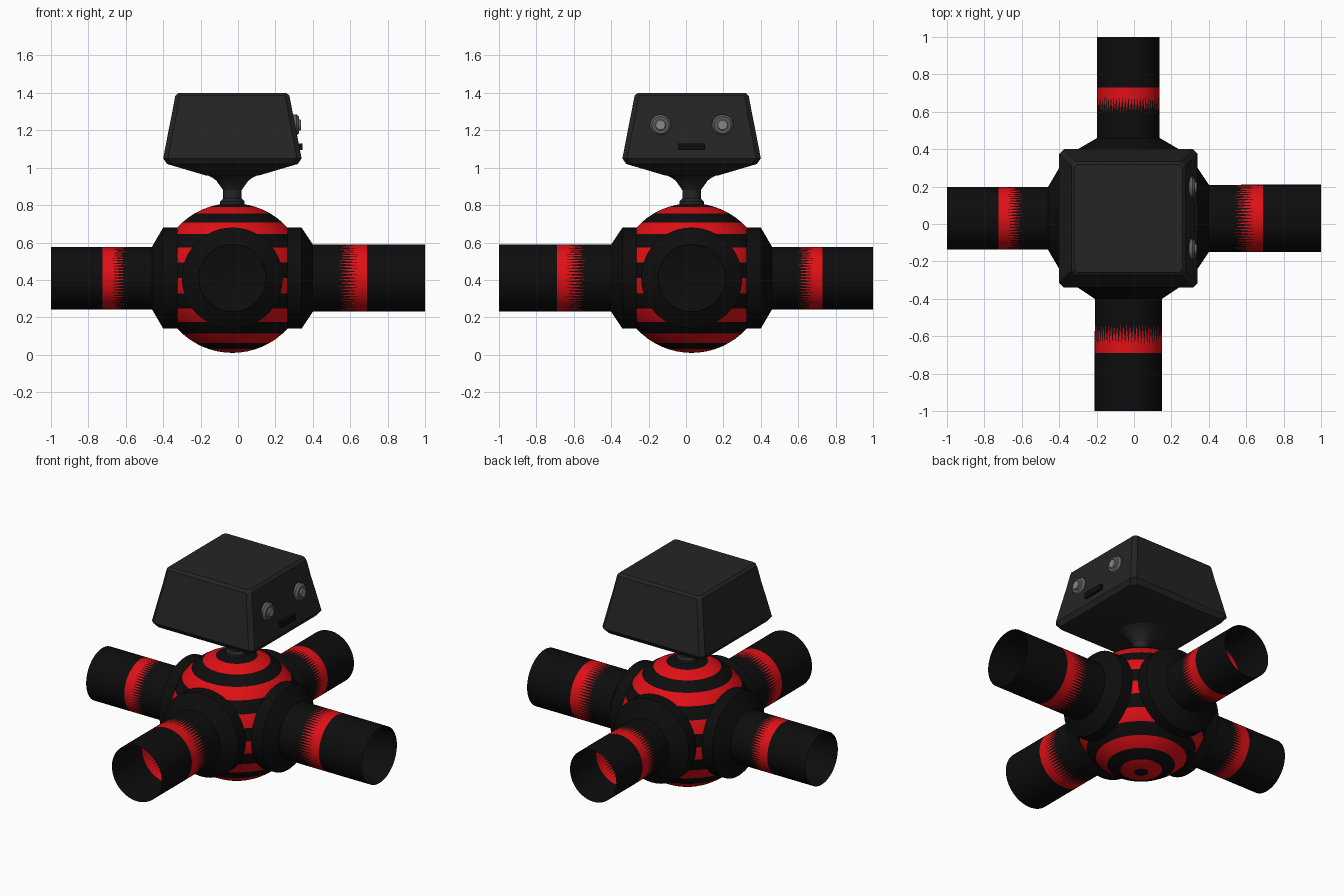
import bpy, bmesh
from math import sin, cos, pi, radians
from mathutils import Matrix, Vector

if "Cube" in bpy.data.objects:
    bpy.data.objects.remove(bpy.data.objects["Cube"])

CX, CY, CZ, R = -0.03, 0.03, 0.41, 0.40
CENTRE = Matrix.Translation((CX, CY, CZ))


def material(name, r, g, b):
    m = bpy.data.materials.new(name)
    m.diffuse_color = (r, g, b, 1)
    m.use_nodes = True
    m.node_tree.nodes["Principled BSDF"].inputs["Base Color"].default_value = m.diffuse_color
    return m


BLACK = material("black", 0.004, 0.004, 0.004)
RED = material("red", 0.75, 0.005, 0.008)
CHARCOAL = material("charcoal", 0.018, 0.018, 0.018)
GREY = material("mid_grey", 0.11, 0.11, 0.11)
LIGHT = material("light_grey", 0.25, 0.25, 0.25)


def finish(name, bm, mats, matrix, angle=30):
    bmesh.ops.remove_doubles(bm, verts=bm.verts, dist=1e-5)
    bmesh.ops.recalc_face_normals(bm, faces=bm.faces)
    bm.transform(matrix)
    me = bpy.data.meshes.new(name)
    bm.to_mesh(me)
    bm.free()
    for m in mats:
        me.materials.append(m)
    ob = bpy.data.objects.new(name, me)
    bpy.context.collection.objects.link(ob)
    if angle:
        bpy.ops.object.select_all(action='DESELECT')
        ob.select_set(True)
        bpy.context.view_layer.objects.active = ob
        bpy.ops.object.shade_smooth_by_angle(angle=radians(angle))
    return ob


def ring(bm, r, z, n, shift=0.0):
    return [bm.verts.new((r * cos(2 * pi * (i + shift) / n),
                          r * sin(2 * pi * (i + shift) / n), z)) for i in range(n)]


def bridge(bm, a, b, mat=0):
    n = len(a)
    for i in range(n):
        j = (i + 1) % n
        bm.faces.new((a[i], a[j], b[j], b[i])).material_index = mat


def lathe(name, profile, mats, matrix, n=48, mat_of=lambda k: 0, caps=True, angle=30):
    bm = bmesh.new()
    rings = [ring(bm, r, z, n) for r, z in profile]
    for k in range(len(rings) - 1):
        bridge(bm, rings[k], rings[k + 1], mat_of(k))
    if caps:
        bm.faces.new(rings[0])
        bm.faces.new(rings[-1])
    return finish(name, bm, mats, matrix, angle)


# Striped ball body: 12 degree bands alternating red and black
prof = [(max(R * sin(radians(6 * i)), 0.001), R * cos(radians(6 * i))) for i in range(31)]
lathe("striped_body", prof, [RED, BLACK], CENTRE, 64, lambda k: ((k + 1) // 2) % 2)


# Four arms: collar, open tube with a toothed red band, inner funnel
def arm(side, direction, tip, r, red_end, n=64):
    rot = Vector(direction).to_track_quat('Z', 'Y').to_matrix().to_4x4()
    mat = CENTRE @ rot
    lathe(side + "_collar", [(0.27, 0.26), (0.27, 0.37), (r, 0.43)],
          [BLACK], mat, caps=False)
    bm = bmesh.new()
    inner = ring(bm, r, 0.40, n, 0.5)
    teeth = ring(bm, r, 0.57, n, 0.5)
    base = ring(bm, r, red_end - 0.05, n)
    edge = ring(bm, r, red_end, n)
    end = ring(bm, r, tip, n)
    bridge(bm, inner, teeth)
    for i in range(n):
        j = (i + 1) % n
        bm.faces.new((base[i], base[j], teeth[i])).material_index = 1
        bm.faces.new((base[j], teeth[j], teeth[i])).material_index = 0
    bridge(bm, base, edge, 1)
    bridge(bm, edge, end)
    finish(side + "_arm", bm, [BLACK, RED], mat)
    lathe(side + "_socket", [(r, 0.44), (0.07, 0.41), (0.001, 0.41)],
          [BLACK], mat, caps=False)


arm("right", (1, 0, 0), 1.03, 0.18, 0.72)
arm("left", (-1, 0, 0), 0.97, 0.167, 0.695)
arm("front", (0, -1, 0), 1.03, 0.18, 0.72)
arm("back", (0, 1, 0), 0.97, 0.167, 0.70)

# Flared neck
ON_AXIS = Matrix.Translation((CX, CY, 0))
lathe("neck", [(0.065, 0.79), (0.065, 0.82), (0.05, 0.835), (0.05, 0.88), (0.06, 0.895),
               (0.085, 0.93), (0.105, 0.945), (0.145, 0.965)], [CHARCOAL], ON_AXIS, 32)

# Head: lofted square sections (half width, corner chamfer, height)
bm = bmesh.new()
loops = []
for h, c, z in [(0.14, 0.082, 0.958), (0.35, 0.03, 1.02), (0.37, 0.025, 1.05), (0.345, 0.025, 1.18),
                (0.325, 0.025, 1.28), (0.308, 0.022, 1.37), (0.305, 0.025, 1.385), (0.288, 0.015, 1.40)]:
    pts = [(h, -h + c), (h, h - c), (h - c, h), (-h + c, h),
           (-h, h - c), (-h, -h + c), (-h + c, -h), (h - c, -h)]
    loops.append([bm.verts.new((x, y, z)) for x, y in pts])
for a, b in zip(loops, loops[1:]):
    bridge(bm, a, b)
bm.faces.new(loops[0])
bm.faces.new(loops[-1])
finish("head", bm, [CHARCOAL], ON_AXIS, 20)

# Eyes on the +x face
for name, s in (("near_eye", -1), ("far_eye", 1)):
    m = Matrix.Translation((0, CY + s * 0.166, 1.228)) @ Matrix.Rotation(pi / 2, 4, 'Y')
    lathe(name + "_rim", [(0.057, 0.25), (0.057, 0.312), (0.045, 0.326), (0.03, 0.326)],
          [GREY], m, 32)
    lathe(name + "_pupil", [(0.029, 0.30), (0.029, 0.334), (0.025, 0.338)], [LIGHT], m, 24)

# Mouth slot
bm = bmesh.new()
bmesh.ops.create_cube(bm, size=1)
finish("mouth", bm, [BLACK], Matrix.Translation((0.315, CY, 1.112))
       @ Matrix.Diagonal((0.06, 0.145, 0.037, 1)), 0)
